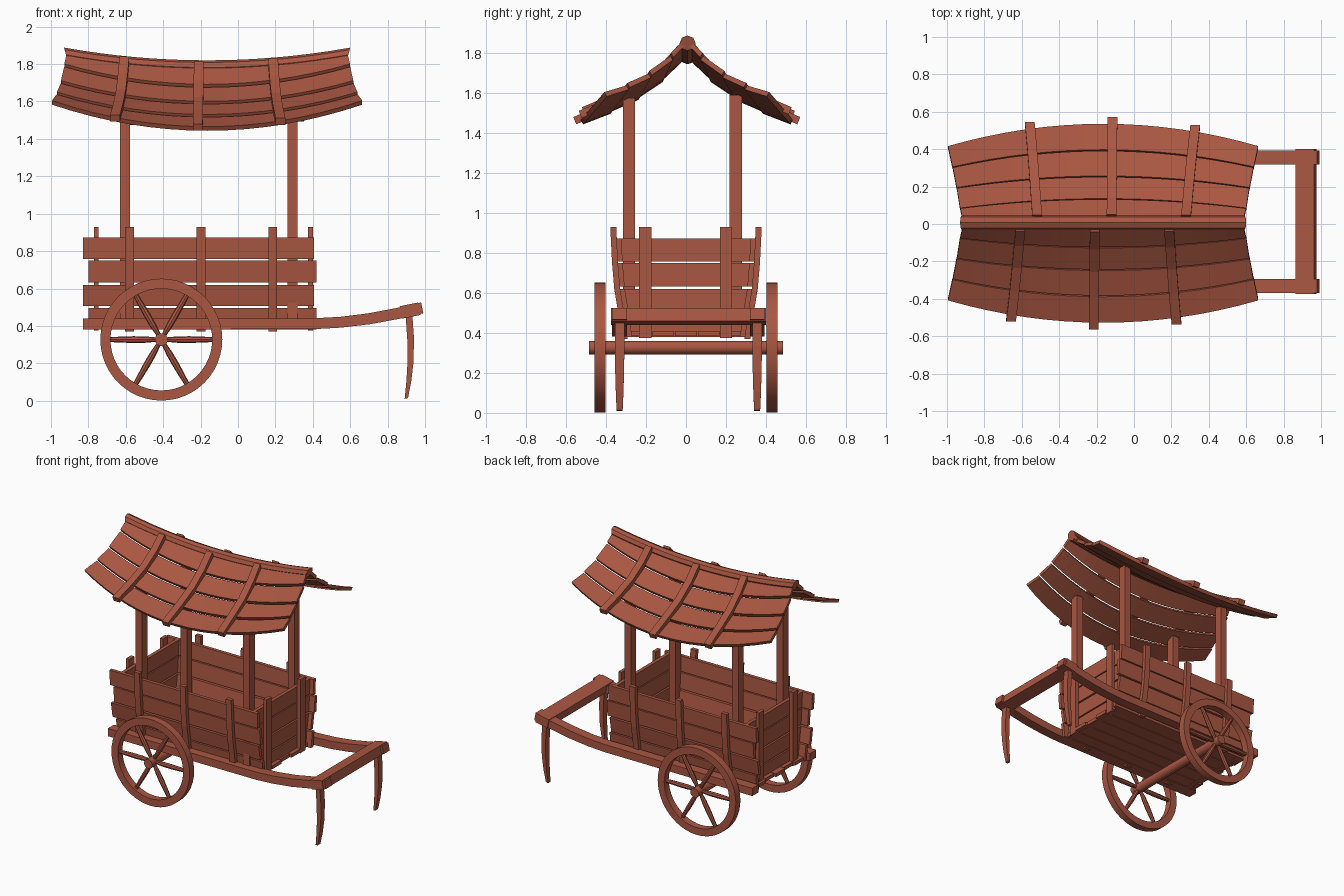
import bpy, bmesh, math
from mathutils import Vector

if "Cube" in bpy.data.objects:
    bpy.data.objects.remove(bpy.data.objects["Cube"])

wood = bpy.data.materials.new("red_brown_wood")
wood.use_nodes = True
COLOUR = (0.40, 0.095, 0.054, 1)
wood.diffuse_color = COLOUR
wood.node_tree.nodes["Principled BSDF"].inputs["Base Color"].default_value = COLOUR


def loft(name, rings, closed=False, smooth=False):
    """Skin a list of equal rings; cap the ends unless closed."""
    bm = bmesh.new()
    vs = [[bm.verts.new(p) for p in ring] for ring in rings]
    n = len(vs[0])
    pairs = list(zip(vs, vs[1:])) + ([(vs[-1], vs[0])] if closed else [])
    for a, b in pairs:
        for i in range(n):
            j = (i + 1) % n
            bm.faces.new((a[i], a[j], b[j], b[i]))
    if not closed:
        bm.faces.new(vs[0])
        bm.faces.new(vs[-1])
    bmesh.ops.recalc_face_normals(bm, faces=bm.faces)
    mesh = bpy.data.meshes.new(name)
    bm.to_mesh(mesh)
    bm.free()
    mesh.materials.append(wood)
    obj = bpy.data.objects.new(name, mesh)
    bpy.context.collection.objects.link(obj)
    if smooth:
        bpy.ops.object.select_all(action='DESELECT')
        obj.select_set(True)
        bpy.context.view_layer.objects.active = obj
        bpy.ops.object.shade_smooth_by_angle(angle=math.radians(35))
    return obj


def rect(p, a, b):
    p, a, b = Vector(p), Vector(a), Vector(b)
    return [p - a - b, p + a - b, p + a + b, p - a + b]


def box(name, x, y, z):
    return loft(name, [[(x[k], y[0], z[0]), (x[k], y[1], z[0]),
                        (x[k], y[1], z[1]), (x[k], y[0], z[1])] for k in (0, 1)])


def rod(name, start, end, radii, sides=8, smooth=False):
    """Round rod through evenly spaced radii."""
    start, end = Vector(start), Vector(end)
    d = (end - start).normalized()
    u = d.orthogonal().normalized()
    v = d.cross(u)
    rings = []
    for k, r in enumerate(radii):
        c = start.lerp(end, k / (len(radii) - 1))
        rings.append([c + r * (u * math.cos(t) + v * math.sin(t))
                      for t in (math.tau * i / sides for i in range(sides))])
    return loft(name, rings, smooth=smooth)


def interp(table, t):
    """Piecewise linear lookup in (t, value) pairs."""
    for (a, p), (b, q) in zip(table, table[1:]):
        if t <= b or (b, q) == table[-1]:
            return p + (q - p) * (t - a) / (b - a)


# Curved roof: courses of planks, sagging in the middle
ROOF_X = -0.165
MID = [(0.015, 1.78), (0.12, 1.67), (0.24, 1.58), (0.38, 1.51), (0.525, 1.445)]
END = [(0.015, 1.85), (0.07, 1.78), (0.18, 1.69), (0.29, 1.63), (0.405, 1.585)]


def roof(u, v, lift=0.0):
    """u runs along the ridge from -1 to 1, v down the slope from 0 to 4."""
    y, z = [interp(list(enumerate(m[k] + (e[k] - m[k]) * u * u
                                  for m, e in zip(MID, END))), v) for k in (0, 1)]
    x = u * (0.75 + 0.012 * v + 0.002 * v * v)
    return Vector((x, y + 0.5 * lift, z + 0.85 * lift))


def turned(p, s):
    """Place a roof point on the back (s=1) or front (s=-1) slope."""
    return (ROOF_X + s * p.x, s * p.y + 0.004, p.z)


STEPS = [-1 + i / 8 for i in range(17)]
for s, side in ((-1, "front"), (1, "back")):
    for row in range(4):
        top, low = row + (0.05 if row else 0), row + 0.97
        rings = [[turned(roof(u, v, h), s) for v, h in
                  ((top, -0.012), (low, -0.004), (low, 0.022), (top, 0.012))]
                 for u in STEPS]
        loft(f"roof_plank_{side}_{row + 1}", rings)
    for k, u in enumerate((-0.47, 0.06, 0.59)):
        rings = []
        for v in (0.1, 0.5, 1, 1.5, 2, 2.5, 3, 3.5, 4.16):
            p, w = roof(u, v, 0.01), Vector((0.026, 0, 0))
            up = Vector((0, 0.015, 0.036))
            rings.append([turned(q, s) for q in (p - w, p + w, p + w + up, p - w + up)])
        loft(f"roof_batten_{side}_{k + 1}", rings)

ridge = []
for u in STEPS:
    ridge.append([(ROOF_X + 0.755 * u + 0.01 * u * math.sin(t),
                   0.008 + 0.04 * math.cos(t),
                   1.782 + 0.068 * u * u + 0.038 * math.sin(t))
                  for t in (math.tau * i / 8 for i in range(8))])
loft("roof_ridge", ridge)

# Roof posts
for x in (-0.605, 0.292):
    for y, z in ((-0.285, 1.575), (0.248, 1.59)):
        box("roof_post", (x - 0.027, x + 0.027), (y - 0.031, y + 0.031), (0.40, z))

# Cart body: flared sides, straight ends
FLARE = [(0.37, 0.295), (0.5, 0.312), (0.62, 0.332), (0.75, 0.343), (0.93, 0.352)]
ROWS = ((0.38, 0.497), (0.507, 0.62), (0.632, 0.75), (0.758, 0.872))
SHIFT = 0.012
for s, side in ((-1, "front"), (1, "back")):
    for i, (z0, z1) in enumerate(ROWS):
        y0, y1 = interp(FLARE, z0), interp(FLARE, z1)
        x0, x1 = ((-0.80, 0.42), (-0.828, 0.405))[i % 2]
        loft(f"side_plank_{side}_{i + 1}",
             [[(x, s * (y0 - 0.026), z0), (x, s * y0, z0),
               (x, s * y1, z1), (x, s * (y1 - 0.026), z1)] for x in (x0, x1)])
    for x in (-0.58, -0.198, 0.185):
        loft(f"side_upright_{side}",
             [rect((x, s * (interp(FLARE, z) + 0.012), z), (0.023, 0, 0), (0, 0.015, 0))
              for z in (0.37, 0.5, 0.62, 0.75, 0.93)])

for x, out, end in ((0.362, 1, "right_end"), (-0.732, -1, "left_end")):
    for i, (z0, z1) in enumerate(ROWS):
        y0, y1 = interp(FLARE, z0) - 0.02, interp(FLARE, z1) - 0.02
        loft(f"{end}_plank_{i + 1}",
             [[(x + d, -y0, z0), (x + d, y0, z0), (x + d, y1, z1), (x + d, -y1, z1)]
              for d in (-0.013, 0.013)])
    for y in (-0.203, 0.2):
        c = x + out * 0.026
        box(f"{end}_upright", (c - 0.013, c + 0.013), (y - 0.031, y + 0.031), (0.375, 0.93))

# Floor boards
for i in range(5):
    y = -0.285 + 0.114 * i
    e = 0.015 * (i % 2)
    box(f"floor_board_{i + 1}", (-0.79 + e, 0.39 + e), (y + 0.003, y + 0.111), (0.385, 0.41))

# Shafts, crossbar and prop legs
for s, side in ((-1, "front"), (1, "back")):
    y = s * 0.344 + SHIFT
    path = [(-0.828, 0.41), (0.41, 0.412), (0.55, 0.42), (0.7, 0.438),
            (0.85, 0.466), (0.985, 0.497)]
    loft(f"shaft_{side}", [rect((x, y, z), (0, 0.037, 0), (-0.006 * (x > 0.6), 0, 0.029))
                           for x, z in path])
    leg = [(0.914, 0.46, 0.018), (0.923, 0.33, 0.018), (0.922, 0.2, 0.016),
           (0.913, 0.1, 0.013), (0.9, 0.012, 0.009)]
    loft(f"prop_leg_{side}", [rect((x, y, z), (w, 0, 0.002), (0, w + 0.006, 0))
                              for x, z, w in leg])
loft("crossbar", [rect((0.92, y, 0.482), (0.049, 0, 0.01), (-0.007, 0, 0.033))
                  for y in (-0.375, 0.4)])

# Wheels and axle
WX, WZ = -0.41, 0.327
rod("axle", (WX, -0.485, WZ), (WX, 0.485, WZ), (0.035, 0.035), 12, True)
for s, side in ((-1, "front"), (1, "back")):
    y = s * 0.43
    rim = []
    for i in range(48):
        t = math.tau * i / 48
        rim.append([(WX + r * math.cos(t), y + d, WZ + r * math.sin(t))
                    for r, d in ((0.272, -0.027), (0.326, -0.027),
                                 (0.326, 0.027), (0.272, 0.027))])
    loft(f"wheel_rim_{side}", rim, closed=True, smooth=True)
    for i in range(6):
        t = math.tau * i / 6
        c, n = math.cos(t), math.sin(t)
        rod(f"wheel_spoke_{side}_{i + 1}", (WX + 0.02 * c, y, WZ + 0.02 * n),
            (WX + 0.28 * c, y, WZ + 0.28 * n), (0.011, 0.017, 0.018, 0.016, 0.013))
